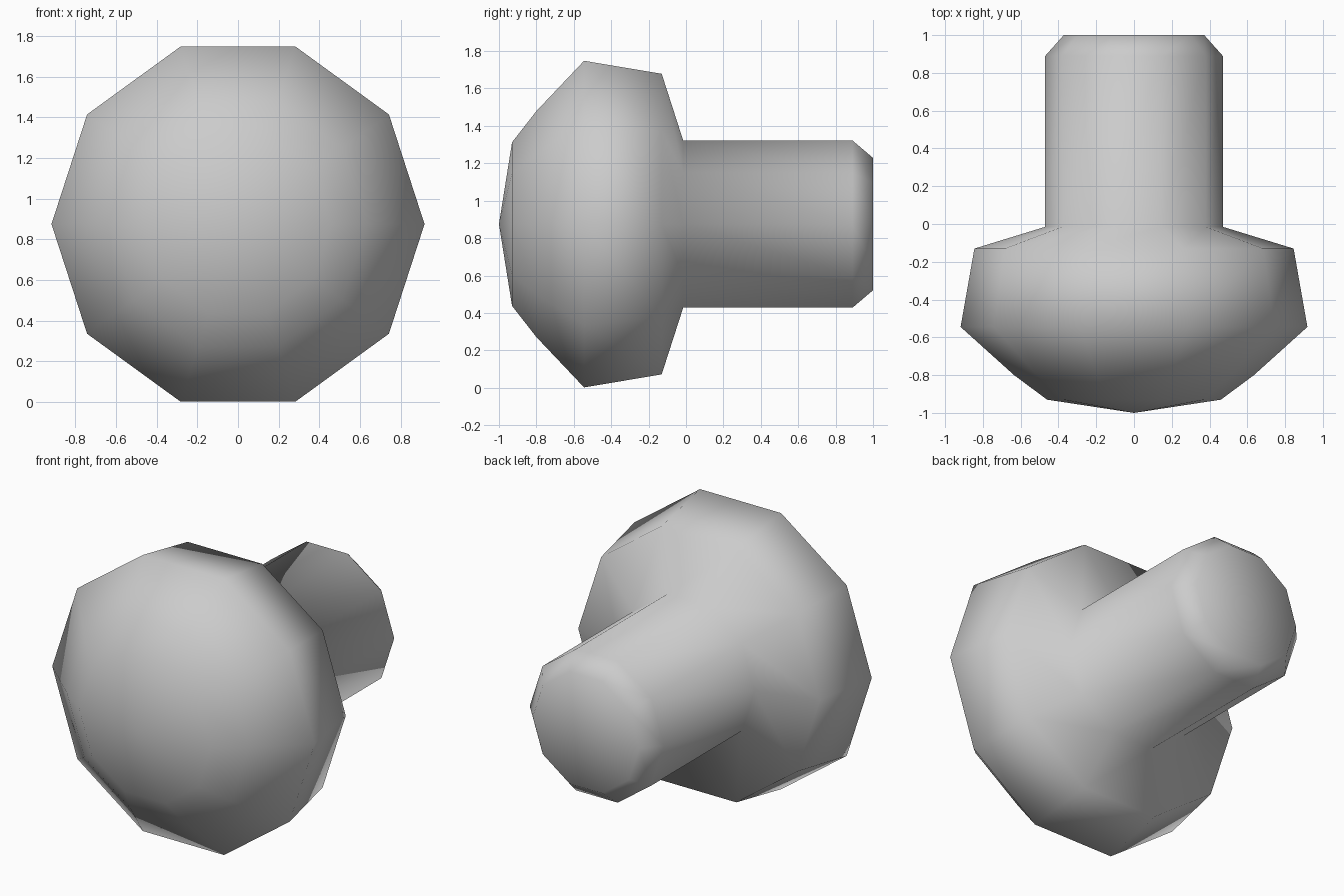
import bpy
import bmesh
import math
from mathutils import Vector

cube = bpy.data.objects.get("Cube")
if cube:
    bpy.data.objects.remove(cube, do_unlink=True)

SIDES = 10
AXIS_HEIGHT = 0.875

# Radius and depth along the axis, from domed head to shank end
PROFILE = [
    (0, -1), (0.46, -0.93), (0.635, -0.8), (0.918, -0.545),  # dome
    (0.845, -0.13), (0.47, -0.015),                          # head underside
    (0.47, 0.89), (0.372, 1), (0, 1),                        # shank and chamfer
]

# Single grey material
grey = bpy.data.materials.new("plain grey")
grey.use_nodes = True
colour = (0.6, 0.6, 0.6, 1)
grey.diffuse_color = colour
for node in grey.node_tree.nodes:
    if node.type == "BSDF_PRINCIPLED":
        node.inputs["Base Color"].default_value = colour

# Lathe the profile around the front-to-back axis
bm = bmesh.new()
verts = [bm.verts.new((r, y, 0)) for r, y in PROFILE]
edges = [bm.edges.new(pair) for pair in zip(verts, verts[1:])]
bmesh.ops.spin(bm, geom=verts + edges, cent=(0, 0, 0), axis=(0, 1, 0),
               angle=math.tau, steps=SIDES)
bmesh.ops.remove_doubles(bm, verts=bm.verts, dist=0.0005)
bmesh.ops.recalc_face_normals(bm, faces=bm.faces)
bmesh.ops.translate(bm, verts=bm.verts, vec=Vector((0, 0, AXIS_HEIGHT)))
for face in bm.faces:
    face.smooth = True

mesh = bpy.data.meshes.new("domed_head_and_shank")
bm.to_mesh(mesh)
bm.free()
mesh.materials.append(grey)
rivet = bpy.data.objects.new("domed_head_and_shank", mesh)
bpy.context.collection.objects.link(rivet)
